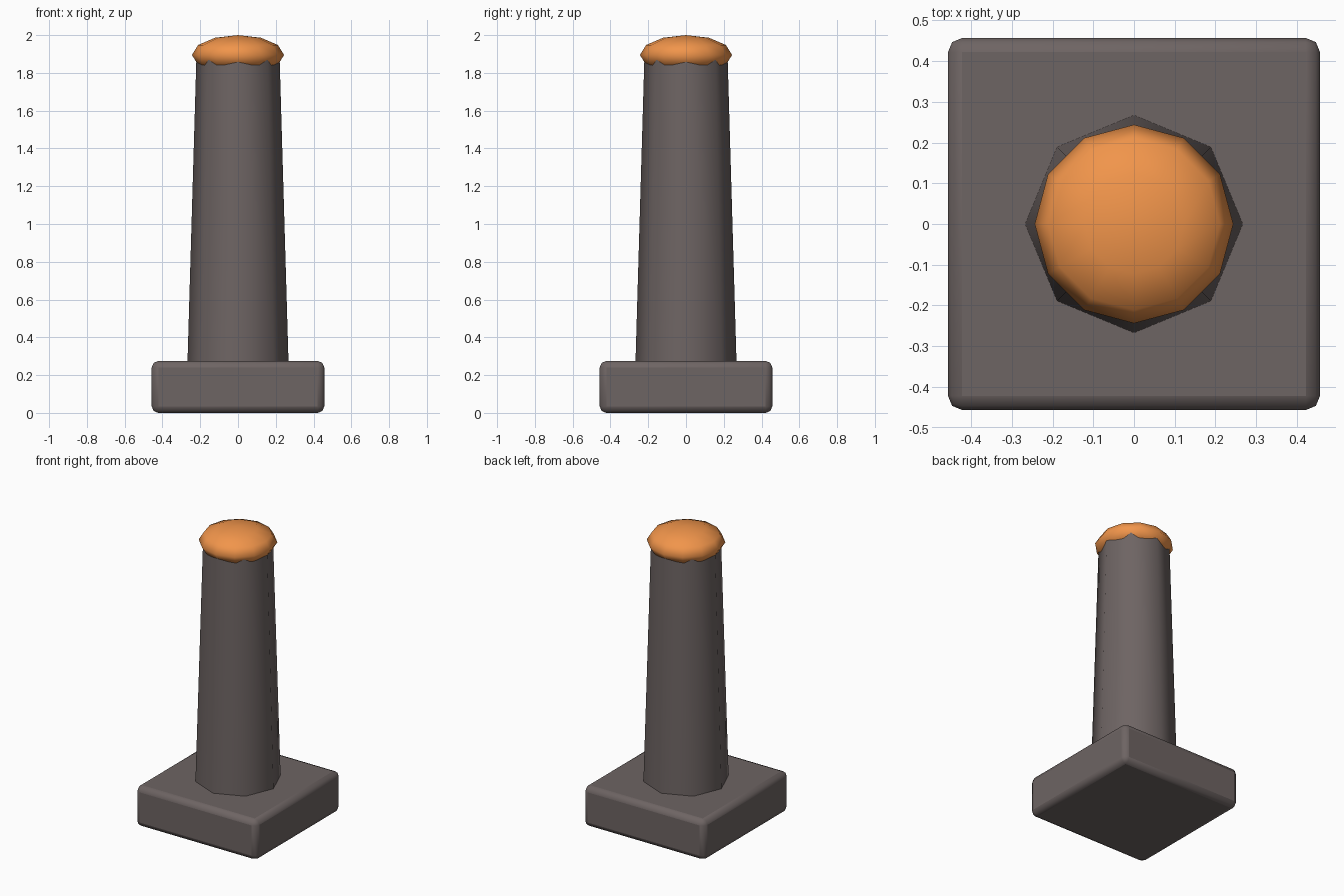
import bpy
from math import radians

if "Cube" in bpy.data.objects:
    bpy.data.objects.remove(bpy.data.objects["Cube"])


def material(name, color):
    m = bpy.data.materials.new(name)
    m.diffuse_color = (*color, 1)
    m.use_nodes = True
    m.node_tree.nodes["Principled BSDF"].inputs["Base Color"].default_value = m.diffuse_color
    return m


def finish(name, mat, angle):
    ob = bpy.context.object
    ob.name = name
    ob.data.materials.append(mat)
    bpy.ops.object.transform_apply(location=False, rotation=True, scale=True)
    bpy.ops.object.shade_smooth_by_angle(angle=radians(angle))
    return ob


stone = material("dark_stone", (0.155, 0.128, 0.125))
orange = material("orange", (0.88, 0.30, 0.07))

# Square plinth with rounded edges
bpy.ops.mesh.primitive_cube_add(size=1, location=(0, 0, 0.1375))
bpy.context.object.scale = (0.914, 0.914, 0.275)
plinth = finish("base", stone, 30)
bev = plinth.modifiers.new("rounded_edges", "BEVEL")
bev.width = 0.035
bev.segments = 2

# Tapered eight-sided post, sunk slightly into the plinth
z0, z1 = 0.25, 1.89
bpy.ops.mesh.primitive_cone_add(vertices=8, radius1=0.268, radius2=0.22,
                                depth=z1 - z0, location=(0, 0, (z0 + z1) / 2))
finish("post", stone, 60)

# Flattened dome cap
bpy.ops.mesh.primitive_uv_sphere_add(segments=12, ring_count=6, radius=1,
                                     location=(0, 0, 1.895))
bpy.context.object.scale = (0.244, 0.244, 0.105)
finish("cap", orange, 80)
